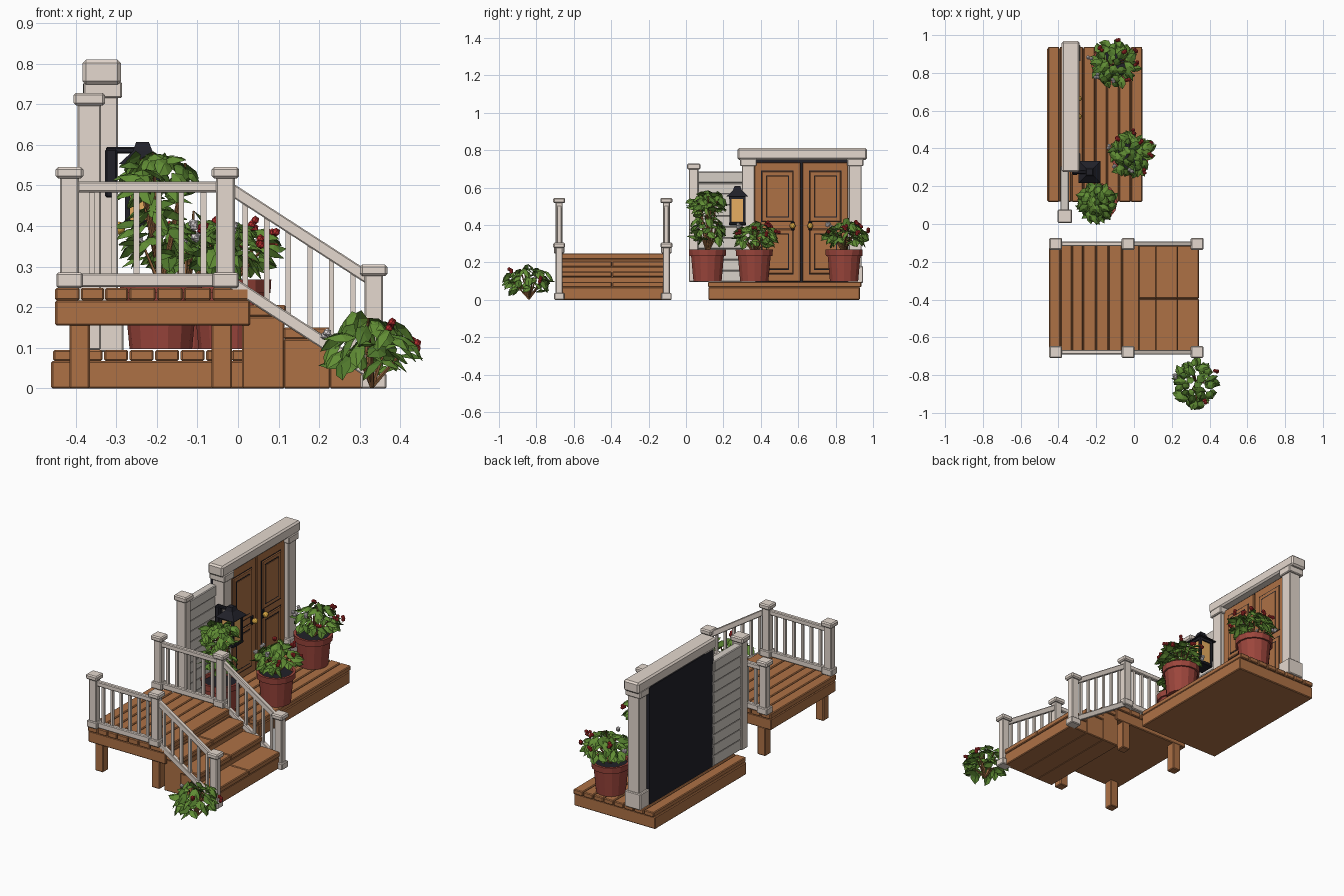
import bpy, bmesh, math, random
from mathutils import Vector, Matrix

if "Cube" in bpy.data.objects:
    bpy.data.objects.remove(bpy.data.objects["Cube"])
random.seed(4)

def mat(name, c):
    m = bpy.data.materials.new(name)
    m.diffuse_color = (*c, 1)
    m.use_nodes = True
    m.node_tree.nodes["Principled BSDF"].inputs["Base Color"].default_value = m.diffuse_color
    return m
WOOD = mat("wood", (.42, .165, .06))
PAINT = mat("paint", (.78, .69, .62))
SIDING = mat("siding", (.66, .61, .56))
CLAY = mat("clay", (.33, .06, .045))
LEAF = mat("leaf", (.12, .27, .035))
LEAF2 = mat("dark_leaf", (.08, .19, .025))
STEM = mat("stem", (.25, .11, .04))
BLACK = mat("black", (.015, .015, .022))
AMBER = mat("amber", (.8, .42, .12))
GOLD = mat("gold", (.75, .42, .06))
RED = mat("red_petal", (.5, .03, .03))
WHITE = mat("white_petal", (.8, .75, .75))

def finish(name, bm, mats, bevel=0):
    me = bpy.data.meshes.new(name)
    bm.to_mesh(me)
    bm.free()
    ob = bpy.data.objects.new(name, me)
    bpy.context.collection.objects.link(ob)
    for m in mats if isinstance(mats, list) else [mats]:
        me.materials.append(m)
    if bevel:
        b = ob.modifiers.new("bevel", 'BEVEL')
        b.width, b.segments = bevel, 1
    return ob

def box(name, x, y, z, m, bevel=.004):
    bm = bmesh.new()
    bmesh.ops.create_cube(bm, size=1)
    for v in bm.verts:
        v.co = [(a[0] + a[1]) / 2 + c * (a[1] - a[0]) for a, c in zip((x, y, z), v.co)]
    return finish(name, bm, m, bevel)

def cbox(name, cx, cy, wx, wy, z0, z1, m, bevel=.004):
    return box(name, (cx - wx/2, cx + wx/2), (cy - wy/2, cy + wy/2), (z0, z1), m, bevel)

def prism(name, xz, y0, y1, m):
    bm = bmesh.new()
    f = bm.faces.new([bm.verts.new((x, y0, z)) for x, z in xz])
    r = bmesh.ops.extrude_face_region(bm, geom=[f])
    bmesh.ops.translate(bm, verts=[g for g in r['geom'] if isinstance(g, bmesh.types.BMVert)], vec=(0, y1 - y0, 0))
    bmesh.ops.recalc_face_normals(bm, faces=bm.faces)
    return finish(name, bm, m, .003)

def cone(name, c, r1, r2, z0, z1, m, n=12, rot=0):
    bm = bmesh.new()
    bmesh.ops.create_cone(bm, cap_ends=True, segments=n, radius1=r1, radius2=r2, depth=z1 - z0,
        matrix=Matrix.Translation((*c, (z0 + z1) / 2)) @ Matrix.Rotation(rot, 4, 'Z'))
    return finish(name, bm, m)

# raised deck: frame, boards, legs
box("deck_frame", (-.45, .03), (-.685, -.11), (.155, .217), WOOD)
edges = [-.45, -.387, -.327, -.268, -.2, -.133, -.063, .03]
for a, b in zip(edges, edges[1:]):
    box("deck_board", (a, b - .003), (-.69, -.105), (.217, .248), WOOD)
for x in (-.39, -.04):
    for y in (-.65, -.135):
        cbox("deck_leg", x, y, .05, .05, 0, .16, WOOD)

# stairs: three steps with split treads
for x0, x1, z in ((.01, .115, .205), (.112, .228, .15), (.225, .34, .095)):
    box("step", (x0, x1), (-.67, -.12), (0, z - .028), WOOD)
    for y0, y1 in ((-.675, -.396), (-.394, -.115)):
        box("tread", (x0, x1 + .004), (y0, y1), (z - .028, z), WOOD)

# railings on both sides
for y in (-.678, -.105):
    for x, zb, zt in ((-.415, .248, .545), (-.031, .248, .545), (.334, 0, .305)):
        cbox("rail_post", x, y, .046, .038, zb, zt - .02, PAINT)
        cbox("post_base", x, y, .064, .055, zb, zb + .037, PAINT)
        cbox("post_cap", x, y, .068, .064, zt - .028, zt, PAINT, .006)
    for z0, z1 in ((.25, .283), (.483, .51)):
        box("rail", (-.4, -.045), (y - .012, y + .012), (z0, z1), PAINT)
    for i in range(6):
        cbox("baluster", -.36 + .055 * i, y, .014, .014, .27, .495, PAINT, 0)
    for z in (.51, .28):
        prism("stair_rail", [(-.02, z), (.32, z - .22), (.32, z - .255), (-.02, z - .035)], y - .012, y + .012, PAINT)
    for i in range(6):
        x = .018 + .053 * i
        zl = .26 - .645 * (x + .02)
        cbox("stair_baluster", x, y, .013, .013, zl, zl + .235, PAINT, 0)

# door platform
box("platform_base", (-.46, .045), (.12, .93), (0, .068), WOOD)
for i in range(8):
    x = -.455 + .0628 * i
    box("platform_board", (x, x + .059), (.117, .938), (.068, .095), WOOD)

# door frame
for y in (.333, .905):
    cbox("frame_post", -.331, y, .072, .068, .09, .73, PAINT)
    cbox("frame_post_base", -.331, y, .098, .085, .09, .18, PAINT)
    cbox("frame_capital", -.333, y, .096, .088, .715, .755, PAINT)
box("lintel", (-.383, -.288), (.275, .968), (.748, .81), PAINT, .009)
box("door_back", (-.382, -.335), (.3, .87), (.092, .75), BLACK, 0)

# double doors with moulded panels and knobs
for s in (-1, 1):
    ym = .617 + s * .128
    cbox("door_leaf", -.327, ym, .02, .245, .097, .734, WOOD, .003)
    for z0, z1 in ((.135, .38), (.415, .69)):
        cbox("panel_shadow", -.318, ym, .006, .174, z0, z1, BLACK, 0)
        cbox("panel_moulding", -.317, ym, .012, .167, z0 + .003, z1 - .003, WOOD, .004)
        cbox("panel_groove", -.311, ym, .003, .123, z0 + .025, z1 - .025, BLACK, 0)
        cbox("panel_field", -.311, ym, .006, .118, z0 + .028, z1 - .028, WOOD, .003)
    bm = bmesh.new()
    bmesh.ops.create_icosphere(bm, subdivisions=2, radius=.016, matrix=Matrix.Translation((-.293, .617 + s * .047, .395)))
    finish("knob", bm, GOLD)
    cbox("knob_plate", -.312, .617 + s * .047, .014, .018, .37, .42, BLACK)

# side wall with lapped siding
box("wall_core", (-.382, -.356), (.05, .31), (.095, .67), SIDING, 0)
for i in range(9):
    z = .097 + i * .0585
    prism("siding_board", [(-.387, z), (-.35, z), (-.354, z + .058), (-.383, z + .058)], .05, .305, SIDING)
box("wall_rail", (-.39, -.345), (.05, .305), (.625, .685), SIDING)
cbox("wall_post", -.366, .041, .058, .05, .095, .70, PAINT)
cbox("wall_post_cap", -.366, .041, .078, .072, .697, .728, PAINT, .006)

# lantern on a bracket
LC = (-.235, .275)
box("lantern_plate", (-.327, -.298), (.26, .29), (.47, .59), BLACK)
box("lantern_arm", (-.325, -.225), (.266, .284), (.578, .595), BLACK)
q = math.pi / 4
cone("lantern_roof", LC, .082, .03, .553, .587, BLACK, 4, q)
cone("lantern_finial", LC, .034, .022, .585, .607, BLACK, 4, q)
cbox("lantern_glass", *LC, .072, .072, .41, .555, AMBER, 0)
cbox("lantern_base", *LC, .092, .092, .397, .415, BLACK)
cbox("lantern_top", *LC, .088, .088, .54, .555, BLACK, 0)
for sx in (-1, 1):
    for sy in (-1, 1):
        cbox("lantern_bar", LC[0] + sx * .037, LC[1] + sy * .037, .013, .013, .41, .55, BLACK, 0)

def pot(cx, cy):
    # turned pot with rim and soil inside
    prof = [(0, .097), (.077, .097), (.09, .235), (.1, .235), (.102, .268), (.088, .268), (.085, .245)]
    bm = bmesh.new()
    vs = [bm.verts.new((cx + r, cy, z)) for r, z in prof]
    es = [bm.edges.new(p) for p in zip(vs, vs[1:])]
    bmesh.ops.spin(bm, geom=vs + es, cent=(cx, cy, 0), axis=(0, 0, 1), angle=2 * math.pi, steps=14)
    bmesh.ops.remove_doubles(bm, verts=bm.verts, dist=1e-4)
    bmesh.ops.recalc_face_normals(bm, faces=bm.faces)
    finish("pot", bm, CLAY)
    cone("soil", (cx, cy), .087, .087, .235, .252, BLACK, 14)

def plant(name, root, clumps, flowers):
    # clumps: (centre, radii, leaf count); big folded leaves droop over a dome, stems reach up to some
    bm, st, fl = bmesh.new(), bmesh.new(), bmesh.new()
    root = Vector(root)
    for c, r, n in clumps:
        for i in range(n):
            z = 1 - 1.8 * (i + .5) / n
            a = i * 2.39996 + random.uniform(-.3, .3)
            k = math.sqrt(1 - z * z)
            f = random.uniform(.6, .85)
            p = Vector((c[0] + k * math.cos(a) * r[0] * f, c[1] + k * math.sin(a) * r[1] * f, c[2] + z * r[2] * f))
            a += random.uniform(-.9, .9)
            u = Vector((math.cos(a), math.sin(a), random.uniform(-1.3, .3))).normalized()
            side = Vector((-math.sin(a), math.cos(a), random.uniform(-.7, .7))).normalized()
            up = u.cross(side)
            L, W = random.uniform(.06, .08), random.uniform(.021, .028)
            base = p - u * L * .5
            pts = [(0, 0, 0), (.3, .9, -.1), (.65, .8, -.2), (1, 0, -.3), (.65, -.8, -.2), (.3, -.9, -.1), (.5, 0, .3)]
            v = [bm.verts.new(base + u * L * s + side * W * t + up * W * h) for s, t, h in pts]
            for j in range(6):
                bm.faces.new((v[j], v[(j + 1) % 6], v[6])).material_index = int(i % 3 == 0)
            if i % 7 == 0:
                e = base - root
                m = Matrix.Translation((base + root) / 2) @ e.to_track_quat('Z', 'Y').to_matrix().to_4x4()
                bmesh.ops.create_cone(st, segments=5, radius1=.006, radius2=.003, depth=e.length, matrix=m)
    c, r, n = clumps[0]
    for i in range(flowers):
        a, z = i * 2.4 + .5, .1 + .75 * i / flowers
        k = math.sqrt(1 - z * z)
        p = Vector((c[0] + r[0] * k * .9 * math.cos(a), c[1] + r[1] * k * .9 * math.sin(a), c[2] + r[2] * z))
        old = set(fl.faces)
        for j in range(3):
            o = Vector([random.uniform(-.011, .011) for _ in range(3)])
            bmesh.ops.create_icosphere(fl, subdivisions=1, radius=.011, matrix=Matrix.Translation(p + o))
        for f in set(fl.faces) - old:
            f.material_index = int(i % 3 == 1)
    finish(name + "_leaves", bm, [LEAF, LEAF2])
    finish(name + "_stems", st, STEM)
    if flowers:
        finish(name + "_flowers", fl, [RED, WHITE])

# potted plants and ground bush
for c in ((-.19, .115), (-.02, .365), (-.125, .845)):
    pot(*c)
plant("tall_shrub", (-.19, .115, .25), [((-.2, .115, .51), (.115, .112, .08), 58),
      ((-.2, .115, .37), (.11, .11, .1), 40)], 0)
plant("middle_flowers", (-.02, .365, .25), [((-.018, .375, .34), (.135, .135, .085), 60)], 9)
plant("far_flowers", (-.125, .845, .25), [((-.105, .855, .345), (.15, .14, .085), 60)], 9)
plant("ground_bush", (.33, -.84, .005), [((.325, -.842, .1), (.135, .158, .088), 60)], 3)
